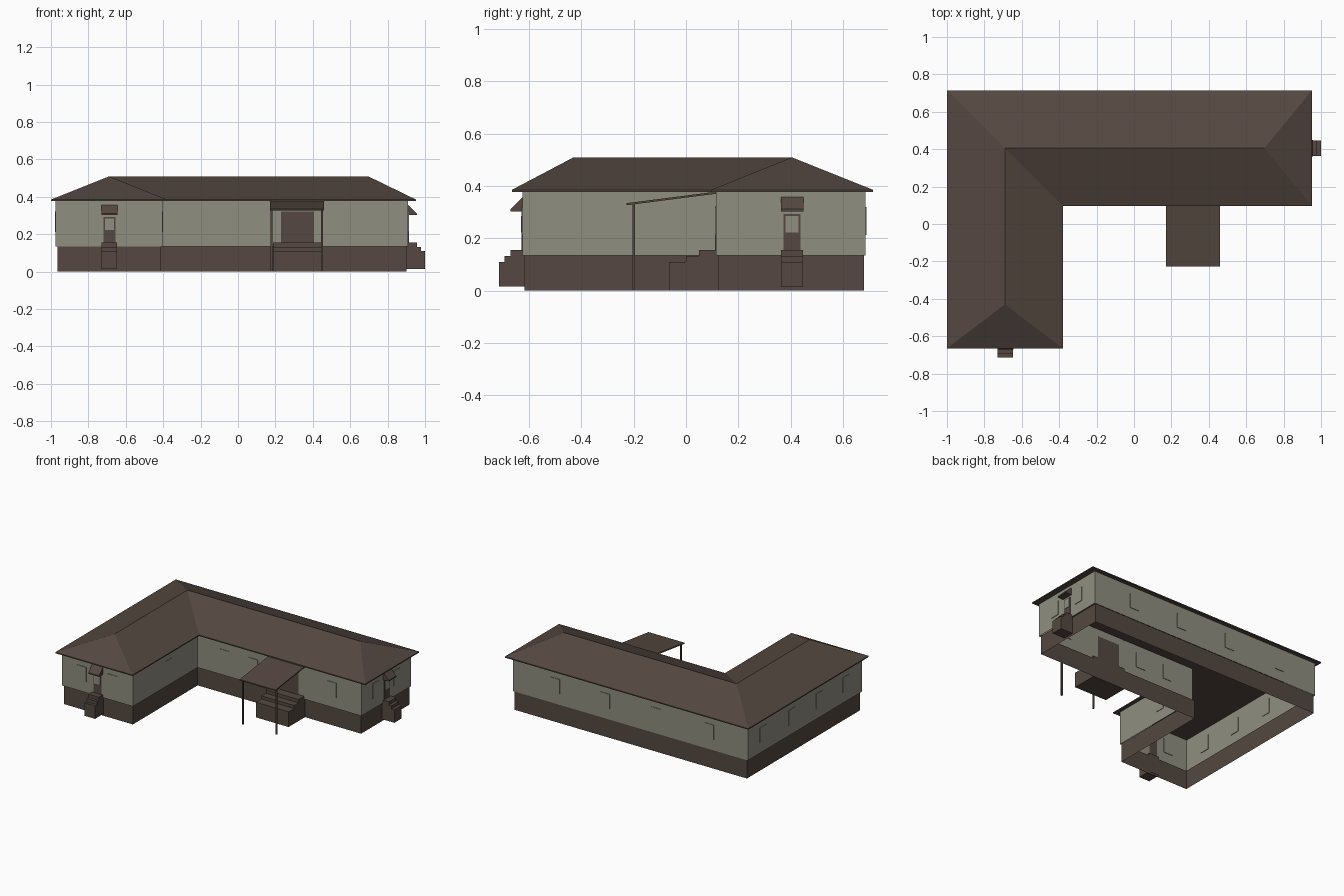
import bpy, bmesh
from mathutils import Vector

if "Cube" in bpy.data.objects:
    bpy.data.objects.remove(bpy.data.objects["Cube"])


def material(name, rgb):
    m = bpy.data.materials.new(name)
    m.diffuse_color = (*rgb, 1)
    m.use_nodes = True
    m.node_tree.nodes["Principled BSDF"].inputs["Base Color"].default_value = m.diffuse_color
    return m


BROWN = material("dark brown", (0.089, 0.064, 0.052))
CREAM = material("grey cream", (0.279, 0.271, 0.216))


def build(name, verts, faces, mat):
    me = bpy.data.meshes.new(name)
    bm = bmesh.new()
    vs = [bm.verts.new(v) for v in verts]
    for f in faces:
        bm.faces.new([vs[i] for i in f])
    bmesh.ops.recalc_face_normals(bm, faces=bm.faces)
    bm.to_mesh(me)
    bm.free()
    me.materials.append(mat)
    ob = bpy.data.objects.new(name, me)
    bpy.context.collection.objects.link(ob)
    return ob


def l_outline(x0, x1, y0, y1, xi, yi):
    return [(x0, y0), (xi, y0), (xi, yi), (x1, yi), (x1, y1), (x0, y1)]


def shell(name, outline, z0, z1, mat):
    """Open ring of wall faces around an outline."""
    n = len(outline)
    verts = [(x, y, z) for z in (z0, z1) for x, y in outline]
    faces = [(i, (i + 1) % n, n + (i + 1) % n, n + i) for i in range(n)]
    return build(name, verts, faces, mat)


# Wall planes: point on the plane, direction along the wall, outward direction
PLANES = {
    "front": (Vector((0, 0.115, 0)), Vector((1, 0, 0)), Vector((0, -1, 0))),
    "end": (Vector((0, -0.625, 0)), Vector((1, 0, 0)), Vector((0, -1, 0))),
    "back": (Vector((0, 0.685, 0)), Vector((1, 0, 0)), Vector((0, 1, 0))),
    "left": (Vector((-0.975, 0, 0)), Vector((0, 1, 0)), Vector((-1, 0, 0))),
    "right": (Vector((0.91, 0, 0)), Vector((0, 1, 0)), Vector((1, 0, 0))),
    "court": (Vector((-0.405, 0, 0)), Vector((0, 1, 0)), Vector((1, 0, 0))),
}


def prism(name, plane, u0, u1, profile, mat):
    """Side profile (distance from wall, height) extruded along a wall."""
    o, along, out = PLANES[plane]
    n = len(profile)
    verts = [o + along * u + out * d + Vector((0, 0, z))
             for u in (u0, u1) for d, z in profile]
    faces = [(i, (i + 1) % n, n + (i + 1) % n, n + i) for i in range(n)]
    faces += [tuple(range(n)), tuple(range(n, 2 * n))]
    return build(name, verts, faces, mat)


def box(name, plane, u0, u1, d0, d1, z0, z1, mat):
    return prism(name, plane, u0, u1, [(d0, z0), (d1, z0), (d1, z1), (d0, z1)], mat)


def steps(name, plane, u0, u1, treads, z0):
    """Staircase with treads (distance, height), highest first."""
    prof = [(-0.01, z0), (-0.01, treads[0][1])]
    for i, (d, z) in enumerate(treads):
        prof.append((d, z))
        prof.append((d, treads[i + 1][1] if i + 1 < len(treads) else z0))
    return prism(name, plane, u0, u1, prof, BROWN)


# Base and walls
shell("base", l_outline(-0.965, 0.90, -0.617, 0.68, -0.411, 0.125), 0, 0.137, BROWN)
shell("walls", l_outline(-0.975, 0.91, -0.625, 0.685, -0.405, 0.115), 0.135, 0.378, CREAM)

# Hipped roof with a thin fascia and flat underside
eave = l_outline(-1.0, 0.952, -0.665, 0.715, -0.38, 0.096)
rv = [(x, y, z) for z in (0.377, 0.385) for x, y in eave]
rv += [(-0.69, -0.43, 0.509), (-0.69, 0.405, 0.509), (0.697, 0.405, 0.509)]
rf = [(i, (i + 1) % 6, 6 + (i + 1) % 6, 6 + i) for i in range(6)]
rf += [(0, 1, 2, 5), (2, 3, 4, 5)]
rf += [(6, 7, 12), (7, 8, 13, 12), (8, 9, 14, 13), (9, 10, 14), (10, 11, 13, 14), (11, 6, 12, 13)]
build("roof", rv, rf, BROWN)

# Windows, listed by centre along each wall
WINDOWS = {
    "front": (-0.188, 0.042, 0.671),
    "end": (-0.815, -0.568),
    "back": (0.57, 0.168, -0.24, -0.666),
    "left": (0.514, 0.184, -0.135, -0.44),
    "right": (0.276, 0.516),
    "court": (-0.218,),
}
for plane, centres in WINDOWS.items():
    for u in centres:
        box(plane + "_window", plane, u - 0.037, u + 0.037, -0.004, 0.004, 0.213, 0.32, CREAM)

# Side entrances: door with pane, steps and small canopy
for plane, c in (("end", -0.688), ("right", 0.405)):
    box(plane + "_door", plane, c - 0.032, c + 0.032, -0.003, 0.003, 0.137, 0.292, BROWN)
    box(plane + "_door_pane", plane, c - 0.024, c + 0.024, -0.001, 0.005, 0.222, 0.285, CREAM)
    steps(plane + "_steps", plane, c - 0.042, c + 0.042,
          [(0.046, 0.155), (0.068, 0.132), (0.09, 0.109)], 0.015)
    prism(plane + "_canopy", plane, c - 0.043, c + 0.043,
          [(0, 0.303), (0.046, 0.303), (0.046, 0.311), (0, 0.357)], BROWN)

# Main porch: door, steps, sloped roof and posts
box("porch_door", "front", 0.23, 0.406, -0.004, 0.004, 0.137, 0.322, BROWN)
steps("porch_steps", "front", 0.188, 0.45, [(0.065, 0.156), (0.115, 0.132), (0.178, 0.11)], 0)
prism("porch_roof", "front", 0.172, 0.46,
      [(0, 0.370), (0.343, 0.326), (0.343, 0.334), (0, 0.378)], BROWN)
for u in (0.18, 0.45):
    box("porch_post", "front", u - 0.005, u + 0.005, 0.31, 0.32, 0, 0.331, BROWN)
